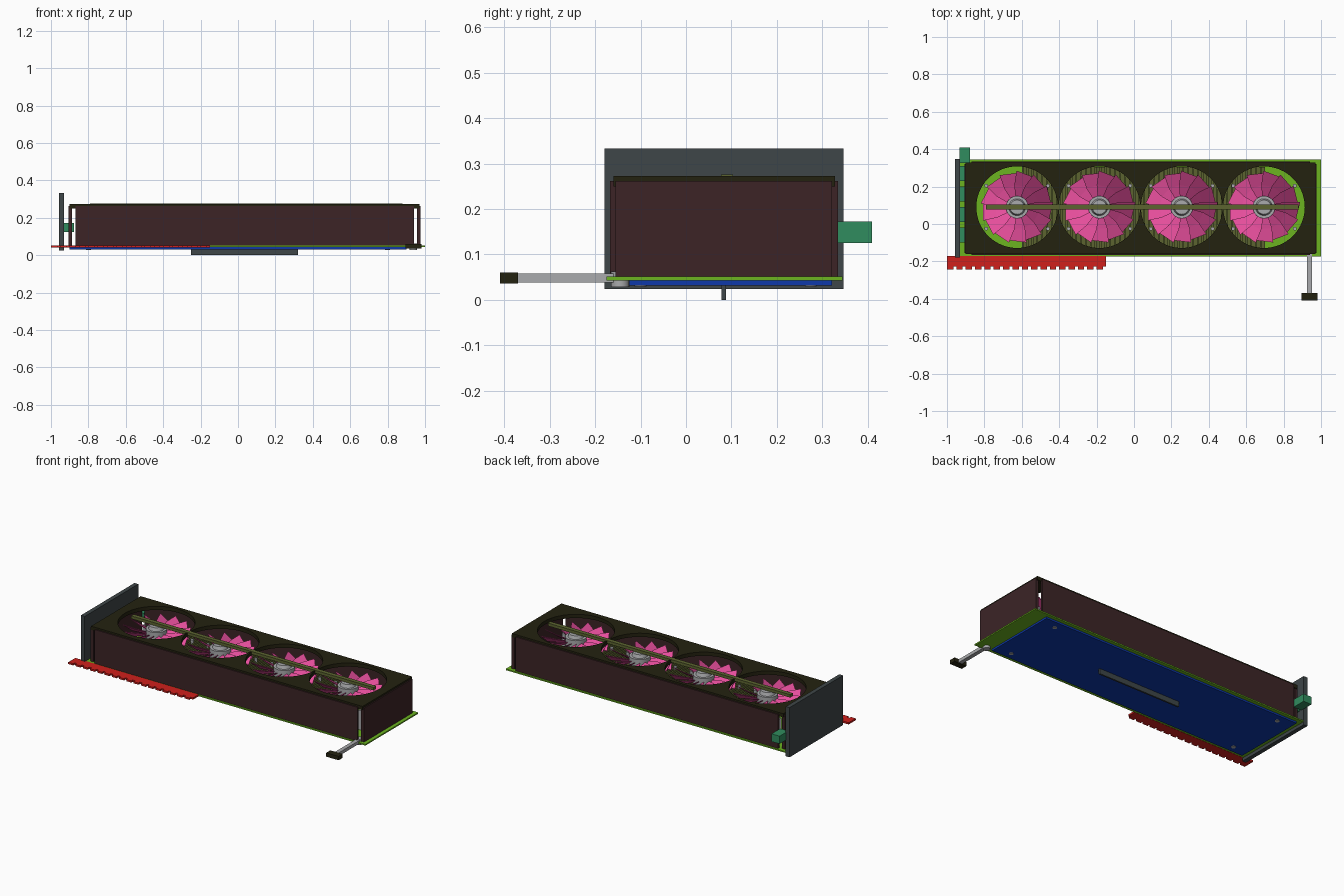
import bpy, bmesh, math
from mathutils import Vector

if "Cube" in bpy.data.objects:
    bpy.data.objects.remove(bpy.data.objects["Cube"])


def mat(name, r, g, b):
    m = bpy.data.materials.new(name)
    m.diffuse_color = [(c / 255 / 12.92 if c < 11 else ((c / 255 + 0.055) / 1.055) ** 2.4)
                       for c in (r, g, b)] + [1]
    m.use_nodes = True
    m.node_tree.nodes["Principled BSDF"].inputs["Base Color"].default_value = m.diffuse_color
    return m


BROWN = mat("dark brown", 60, 36, 38)
DARK = mat("dark olive", 36, 34, 16)
OLIVE = mat("olive", 92, 100, 48)
CHAR = mat("charcoal", 62, 70, 72)
BLUE = mat("blue", 14, 56, 170)
RED = mat("red", 208, 32, 28)
GREEN = mat("lime green", 108, 180, 32)
PINK = mat("pink", 230, 78, 156)
GREY = mat("light grey", 170, 171, 173)
TEAL = mat("teal", 48, 140, 94)


def finish(name, bm, material):
    bmesh.ops.recalc_face_normals(bm, faces=bm.faces)
    me = bpy.data.meshes.new(name)
    bm.to_mesh(me)
    bm.free()
    me.materials.append(material)
    ob = bpy.data.objects.new(name, me)
    bpy.context.collection.objects.link(ob)
    return ob


def add_box(bm, x, y, z):
    vs = bmesh.ops.create_cube(bm, size=1)["verts"]
    for v in vs:
        v.co = Vector([(a + b) / 2 + c * (b - a) for (a, b), c in zip((x, y, z), v.co)])


def box(name, material, *spans):
    """One object from any number of (x, y, z) span triples."""
    bm = bmesh.new()
    for s in spans:
        add_box(bm, *s)
    return finish(name, bm, material)


def cylinder(name, material, spots, r, z0, z1, r2=None, seg=32):
    bm = bmesh.new()
    for x, y in spots:
        vs = bmesh.ops.create_cone(bm, cap_ends=True, segments=seg, radius1=r,
                                   radius2=r if r2 is None else r2, depth=z1 - z0)["verts"]
        bmesh.ops.translate(bm, verts=vs, vec=(x, y, (z0 + z1) / 2))
    return finish(name, bm, material)


FANS = [(-0.625 + 0.44 * i, 0.09) for i in range(4)]

# circuit board, back plate and lower fin
box("circuit_board", GREEN, ((-0.93, 1.0), (-0.175, 0.345), (0.043, 0.051)))
box("back_plate", BLUE, ((-0.9, 0.9), (-0.145, 0.322), (0.032, 0.043)))
box("lower_fin", CHAR, ((-0.25, 0.32), (0.078, 0.088), (0.0, 0.034)))
cylinder("plate_screws", GREY, [(x, y) for x in (-0.8, 0.8) for y in (-0.1, 0.275)],
         0.013, 0.029, 0.033, seg=16)

# edge connector with its row of teeth
teeth = [((-1 + 0.05 * i, -0.966 + 0.05 * i), (-0.242, -0.225), (0.042, 0.053)) for i in range(17)]
box("edge_connector", RED, ((-1.0, -0.15), (-0.228, -0.172), (0.042, 0.053)), *teeth)

# end bracket and port bar
box("end_bracket", CHAR, ((-0.956, -0.93), (-0.18, 0.347), (0.024, 0.333)))
box("port_bar", TEAL, ((-0.932, -0.876), (0.325, 0.41), (0.125, 0.173)),
    *[((-0.932, -0.906), (y, y + 0.08), (0.125, 0.173)) for y in (-0.1, 0.01, 0.12, 0.23)])

# shroud walls with open corners
Z = (0.051, 0.262)
box("long_walls", BROWN, ((-0.87, 0.94), (-0.167, -0.155), Z), ((-0.87, 0.94), (0.322, 0.335), Z))
box("end_walls", BROWN, ((-0.907, -0.888), (-0.155, 0.322), Z), ((0.956, 0.977), (-0.155, 0.322), Z))

# shroud top with four round openings
top = box("shroud_top", DARK, ((-0.9, 0.97), (-0.16, 0.328), (0.25, 0.273)))
cutter = cylinder("opening_cutter", DARK, FANS, 0.218, 0.2, 0.3, seg=64)
mod = top.modifiers.new("openings", "BOOLEAN")
mod.object = cutter
mod.solver = "EXACT"
bpy.context.view_layer.objects.active = top
bpy.ops.object.modifier_apply(modifier=mod.name)
bpy.data.objects.remove(cutter)

# heat sink fins
box("heat_sink_fins", OLIVE, ((-0.6, 0.7), (-0.13, 0.305), (0.051, 0.07)),
    *[((-0.6 + 0.026 * i, -0.59 + 0.026 * i), (-0.13, 0.305), (0.06, 0.155)) for i in range(50)])

# bar across the fans
box("fan_bar", OLIVE, ((-0.79, 0.88), (0.077, 0.103), (0.258, 0.276)))

# posts between the fans
cylinder("fan_posts", GREY, [(x + s * 0.165, 0.09 + t * 0.115) for x, _ in FANS
                             for s in (-1, 1) for t in (-1, 1)], 0.01, 0.051, 0.17, seg=12)

# pitched fan blades and hubs
BLADES = 13
bm = bmesh.new()
for cx, cy in FANS:
    for k in range(BLADES):
        a0 = 2 * math.pi * k / BLADES
        rows = []
        for r, chord, sweep in ((0.05, 0.03, 0), (0.12, 0.07, -0.05), (0.195, 0.1, -0.12)):
            row = []
            for s, dz in ((-0.5, 0), (0.5, 0), (0.5, -0.005), (-0.5, -0.005)):
                a = a0 + sweep + s * chord / r
                rr = r - 0.012 * (s < 0) * (r > 0.15)
                row.append(bm.verts.new((cx + rr * math.cos(a), cy + rr * math.sin(a),
                                         0.205 + s * chord * 0.72 + dz)))
            rows.append(row)
        for p, q in zip(rows, rows[1:]):
            for i in range(4):
                j = (i + 1) % 4
                bm.faces.new((p[i], p[j], q[j], q[i]))
        bm.faces.new(rows[0])
        bm.faces.new(rows[-1][::-1])
finish("fan_blades", bm, PINK)
cylinder("fan_hubs", GREY, FANS, 0.06, 0.155, 0.238)
cylinder("fan_hub_caps", GREY, FANS, 0.045, 0.238, 0.258, 0.038)

# side lever: arm, round pivot and grip
box("lever_arm", GREY, ((0.926, 0.951), (-0.375, -0.14), (0.038, 0.058)))
cylinder("lever_pivot", GREY, [(0.938, -0.145)], 0.02, 0.028, 0.062, seg=24)
box("lever_grip", DARK, ((0.895, 0.98), (-0.41, -0.37), (0.036, 0.06)))

for ob in bpy.data.objects:
    ob.select_set(ob.name.startswith(("fan_hub", "fan_posts", "plate_screws", "lever_pivot")))
    if ob.select_get():
        bpy.context.view_layer.objects.active = ob
bpy.ops.object.shade_smooth_by_angle(angle=math.radians(35))
